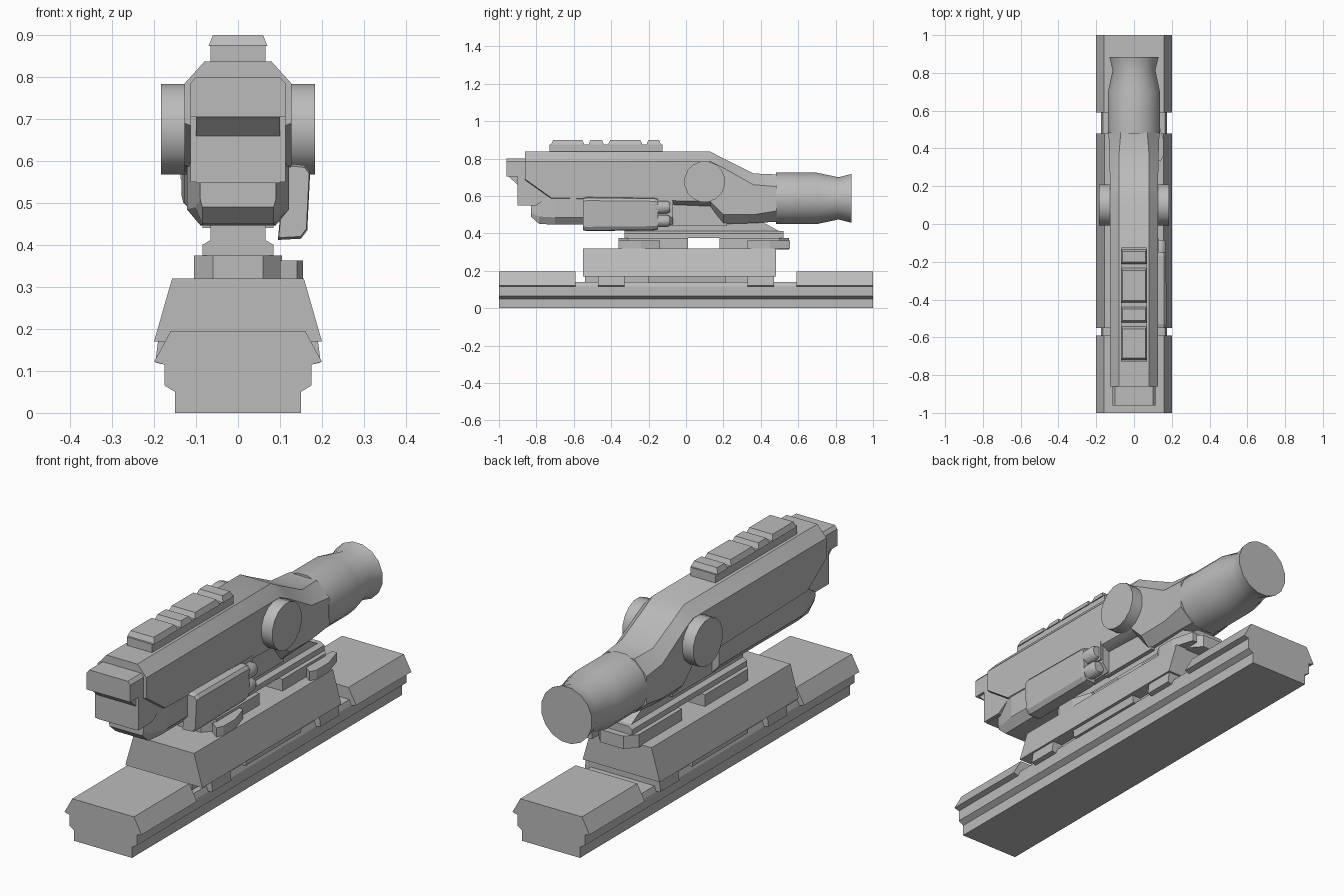
import bpy, bmesh, math
from mathutils import Vector

cube = bpy.data.objects.get("Cube")
if cube:
    bpy.data.objects.remove(cube)

grey = bpy.data.materials.new("matte grey")
grey.use_nodes = True
COLOR = (0.5, 0.5, 0.5, 1)
grey.diffuse_color = COLOR
grey.node_tree.nodes["Principled BSDF"].inputs["Base Color"].default_value = COLOR


def loft(name, rings, smooth=False):
    """Skin a row of equal-length rings and cap both ends."""
    bm = bmesh.new()
    rows = [[bm.verts.new(p) for p in ring] for ring in rings]
    n = len(rows[0])
    for a, b in zip(rows, rows[1:]):
        for i in range(n):
            j = (i + 1) % n
            bm.faces.new((a[i], a[j], b[j], b[i]))
    bm.faces.new(rows[0])
    bm.faces.new(rows[-1])
    bmesh.ops.recalc_face_normals(bm, faces=bm.faces)
    mesh = bpy.data.meshes.new(name)
    bm.to_mesh(mesh)
    bm.free()
    mesh.materials.append(grey)
    obj = bpy.data.objects.new(name, mesh)
    bpy.context.collection.objects.link(obj)
    if smooth:
        bpy.ops.object.select_all(action='DESELECT')
        obj.select_set(True)
        bpy.context.view_layer.objects.active = obj
        bpy.ops.object.shade_smooth_by_angle(angle=math.radians(30))
    return obj


def along_y(name, half, y0, y1):
    """Extrude a mirrored (x, z) half profile along y."""
    prof = half + [(-x, z) for x, z in reversed(half)]
    return loft(name, [[(x, y, z) for x, z in prof] for y in (y0, y1)])


def across_x(name, prof, x0, x1):
    """Extrude a (y, z) side profile along x."""
    return loft(name, [[(x, y, z) for y, z in prof] for x in (x0, x1)])


def up_z(name, prof, z0, z1):
    """Extrude an (x, y) plan up z."""
    return loft(name, [[(x, y, z) for x, y in prof] for z in (z0, z1)])


def box(name, x0, x1, y0, y1, z0, z1):
    return across_x(name, [(y0, z0), (y1, z0), (y1, z1), (y0, z1)], x0, x1)


def octagons(name, sections, smooth=False):
    """Loft sections: y, top, shoulder, lower, bottom z, then top, side, bottom half widths."""
    rings = []
    for y, zt, zs, zl, zb, wt, ws, wb in sections:
        half = [(wb, zb), (ws, zl), (ws, zs), (wt, zt)]
        prof = half + [(-x, z) for x, z in reversed(half)]
        rings.append([(x, y, z) for x, z in prof])
    return loft(name, rings, smooth)


def turned(name, centre, axis, steps, n=16):
    """Round part from (distance, radius) steps along the x or y axis."""
    rings = []
    for d, r in steps:
        ring = []
        for i in range(n):
            a = math.tau * (i + 0.5) / n
            u, v = r * math.cos(a), r * math.sin(a)
            off = Vector((d, u, v)) if axis == 'x' else Vector((u, d, v))
            ring.append(Vector(centre) + off)
        rings.append(ring)
    return loft(name, rings, True)


# Base rail with raised ends
along_y("rail_base", [(0.15, 0), (0.15, 0.05), (0.175, 0.065), (0.175, 0.115),
                      (0.165, 0.14)], -1, 1)
for name, y0, y1 in (("front_rail_end", -1, -0.59), ("rear_rail_end", 0.59, 1)):
    along_y(name, [(0.175, 0.115), (0.2, 0.122), (0.16, 0.195)], y0, y1)

# Clamp riser and its feet
along_y("clamp_riser", [(0.2, 0.17), (0.157, 0.32)], -0.55, 0.48)
along_y("clamp_core", [(0.14, 0.13), (0.14, 0.18)], -0.54, 0.47)
for name, y0, y1 in (("front_foot", -0.47, -0.33), ("rear_foot", 0.33, 0.47)):
    along_y(name, [(0.175, 0.115), (0.197, 0.12), (0.19, 0.175)], y0, y1)
along_y("middle_foot", [(0.18, 0.135), (0.185, 0.175)], -0.2, 0.21)

# Lower mount blocks with chamfered outer ends
for name, y_in, y_out in (("front_mount_block", 0.01, -0.36), ("rear_mount_block", 0.18, 0.55)):
    c = math.copysign(0.05, y_out)
    up_z(name, [(0.105, y_in), (0.105, y_out - c), (0.06, y_out), (-0.06, y_out),
                (-0.105, y_out - c), (-0.105, y_in)], 0.315, 0.375)

# Locking levers on the left side
for name, y0, y1 in (("front_lever", -0.36, -0.14), ("rear_lever", 0.33, 0.555)):
    up_z(name, [(0.1, y0 + 0.03), (0.14, y0), (0.155, y0 + 0.03),
                (0.155, y0 + 0.12), (0.125, y1), (0.1, y1)], 0.32, 0.363)

# Mount plate, sloped neck and pillar
along_y("mount_plate", [(0.085, 0.375), (0.085, 0.4), (0.065, 0.412)], -0.33, 0.52)
across_x("mount_neck", [(-0.33, 0.4), (0.52, 0.4), (0.41, 0.46), (-0.33, 0.46)], -0.065, 0.065)
box("body_pillar", -0.085, 0.085, -0.1, 0.22, 0.44, 0.57)

# Main body running back into the tapered neck
octagons("main_body", [
    (-0.86, 0.837, 0.785, 0.69, 0.68, 0.08, 0.127, 0.1),
    (-0.72, 0.837, 0.785, 0.59, 0.58, 0.08, 0.127, 0.1),
    (0.13, 0.837, 0.785, 0.57, 0.545, 0.08, 0.127, 0.09),
    (0.2, 0.8, 0.75, 0.5, 0.45, 0.08, 0.127, 0.08),
    (0.36, 0.72, 0.66, 0.5, 0.455, 0.08, 0.13, 0.08),
    (0.485, 0.715, 0.65, 0.52, 0.462, 0.07, 0.135, 0.07)], True)
octagons("lower_body", [
    (-0.83, 0.62, 0.61, 0.51, 0.49, 0.085, 0.09, 0.085),
    (-0.785, 0.62, 0.61, 0.49, 0.45, 0.085, 0.102, 0.085),
    (-0.7, 0.62, 0.61, 0.485, 0.447, 0.085, 0.122, 0.09),
    (-0.07, 0.62, 0.61, 0.485, 0.447, 0.085, 0.122, 0.09)])

# Front hood with an overhanging brow
across_x("hood_block", [(-0.955, 0.785), (-0.955, 0.71), (-0.9, 0.66), (-0.9, 0.548),
                        (-0.72, 0.548), (-0.72, 0.785)], -0.1, 0.1)
along_y("hood_brow", [(0.113, 0.705), (0.113, 0.785), (0.1, 0.8)], -0.96, -0.84)
across_x("hood_cheeks", [(-0.9, 0.72), (-0.9, 0.55), (-0.8, 0.55), (-0.72, 0.6),
                         (-0.72, 0.72)], -0.113, 0.113)

# Eyepiece and side turrets
turned("eyepiece", (0, 0, 0.587), 'y',
       [(0.48, 0.14), (0.7, 0.14), (0.815, 0.115), (0.885, 0.133)])
for name, side in (("left_turret", 1), ("right_turret", -1)):
    turned(name, (0, 0.1, 0.676), 'x', [(side * 0.09, 0.11), (side * 0.184, 0.11)])

# Accessory rail on top
along_y("top_rail", [(0.065, 0.83), (0.065, 0.876)], -0.73, -0.125)
for i, (y0, y1) in enumerate([(-0.71, -0.555), (-0.51, -0.45), (-0.405, -0.245), (-0.2, -0.145)]):
    loft(f"top_rail_tooth_{i + 1}", [
        [(s * x, y, z) for s, y in ((-1, y0 - d), (1, y0 - d), (1, y1 + d), (-1, y1 + d))]
        for x, z, d in ((0.07, 0.874, 0.012), (0.06, 0.9, 0))])

# Tilted battery box with two end caps and a bracket
section = [(0.095, 0.412), (0.15, 0.415), (0.165, 0.435), (0.172, 0.575),
           (0.16, 0.59), (0.112, 0.595)]
loft("battery_box", [[(0.13 + (x - 0.13) * k, y, 0.503 + (z - 0.503) * k) for x, z in section]
                     for y, k in ((-0.55, 0.94), (-0.53, 1), (-0.17, 0.95), (-0.15, 0.9))])
for name, x, z in (("upper_battery_cap", 0.137, 0.54), ("lower_battery_cap", 0.13, 0.466)):
    turned(name, (x, 0, z), 'y', [(-0.16, 0.034), (-0.1, 0.034), (-0.085, 0.026)], 12)
box("battery_bracket", 0.08, 0.13, -0.45, -0.075, 0.5, 0.59)
